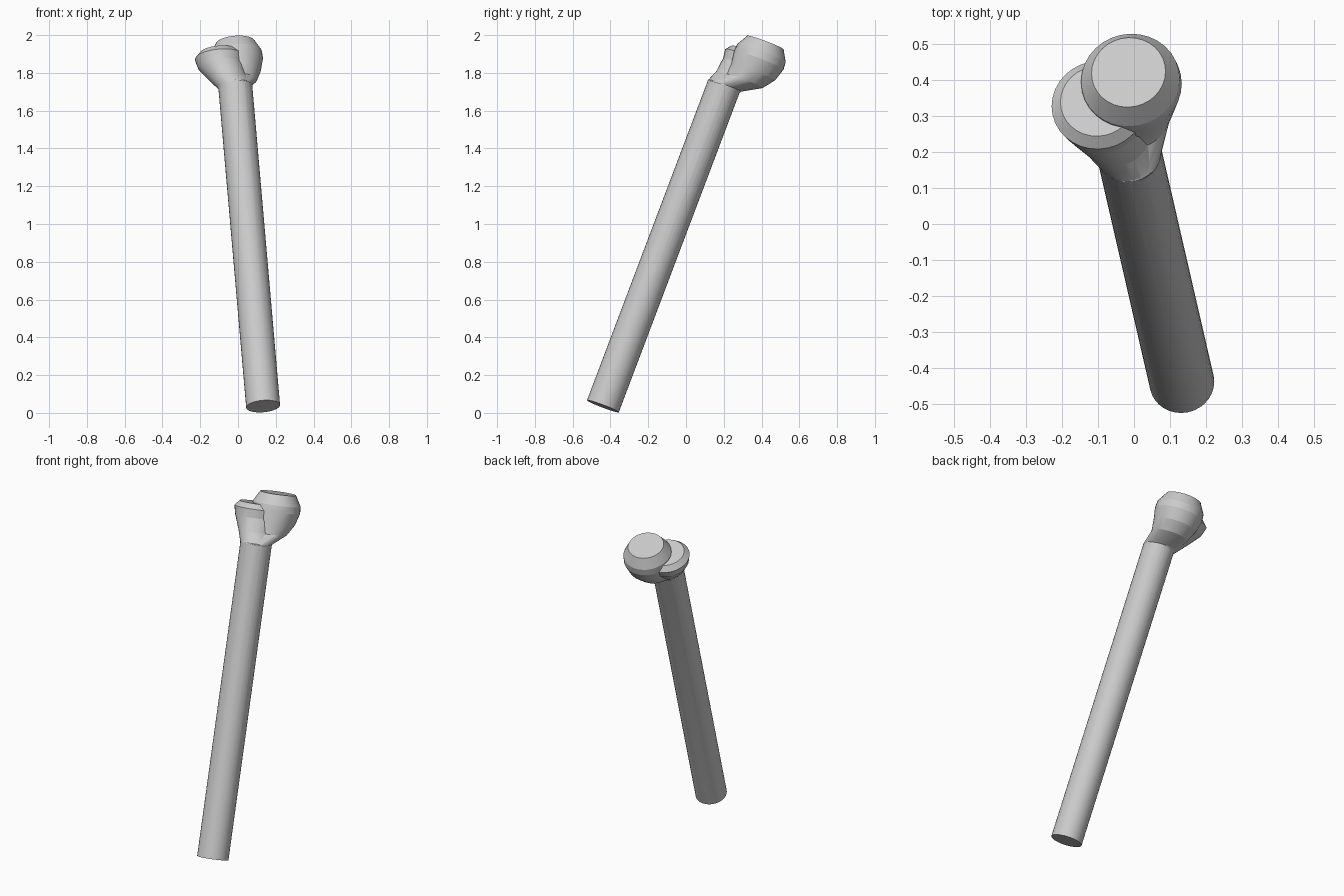
import bpy, bmesh, math
from mathutils import Vector

if "Cube" in bpy.data.objects:
    bpy.data.objects.remove(bpy.data.objects["Cube"])

BASE = Vector((0.133, -0.44, 0.035))           # centre of the shaft foot
AXIS = Vector((-0.087, 0.378, 1.0)).normalized()
U = Vector((1, 0, 0)) - AXIS * AXIS.x
U.normalize()
V = AXIS.cross(U)
SIDES = 32


def loft(name, rings, offset):
    """Skin of circles square to the axis; ring = (distance, radius, share of offset)."""
    bm = bmesh.new()
    loops = []
    for t, r, share in rings:
        c = BASE + AXIS * t + Vector(offset) * share
        loops.append([bm.verts.new(c + r * (U * math.cos(a) + V * math.sin(a)))
                      for a in (2 * math.pi * i / SIDES for i in range(SIDES))])
    for lo, hi in zip(loops, loops[1:]):
        for i in range(SIDES):
            j = (i + 1) % SIDES
            bm.faces.new((lo[i], lo[j], hi[j], hi[i]))
    bm.faces.new(loops[0][::-1])
    bm.faces.new(loops[-1])
    bmesh.ops.recalc_face_normals(bm, faces=bm.faces)
    mesh = bpy.data.meshes.new(name)
    bm.to_mesh(mesh)
    bm.free()
    obj = bpy.data.objects.new(name, mesh)
    bpy.context.collection.objects.link(obj)
    return obj


# Shaft flaring into the large knob
shaft = loft("shaft_with_large_knob",
             [(0, 0.09, 0), (1.82, 0.09, 0), (1.88, 0.105, 0.73), (1.94, 0.124, 0.95),
              (2.01, 0.14, 1), (2.05, 0.137, 1), (2.11, 0.103, 1)],
             (0.023, 0.117, -0.042))

# Smaller, lower knob leaning to the other side
knob = loft("small_knob",
            [(1.74, 0.08, 0), (1.815, 0.091, 0), (1.88, 0.10, 0.5), (1.96, 0.121, 0.95),
             (2.01, 0.131, 1), (2.04, 0.104, 1)],
            (-0.068, 0.062, -0.029))

# Fuse the two knobs into one solid
union = shaft.modifiers.new("union", "BOOLEAN")
union.operation = "UNION"
union.solver = "EXACT"
union.object = knob
bpy.context.view_layer.objects.active = shaft
shaft.select_set(True)
bpy.ops.object.modifier_apply(modifier="union")
bpy.data.objects.remove(knob)
bpy.ops.object.shade_smooth_by_angle(angle=math.radians(15))
